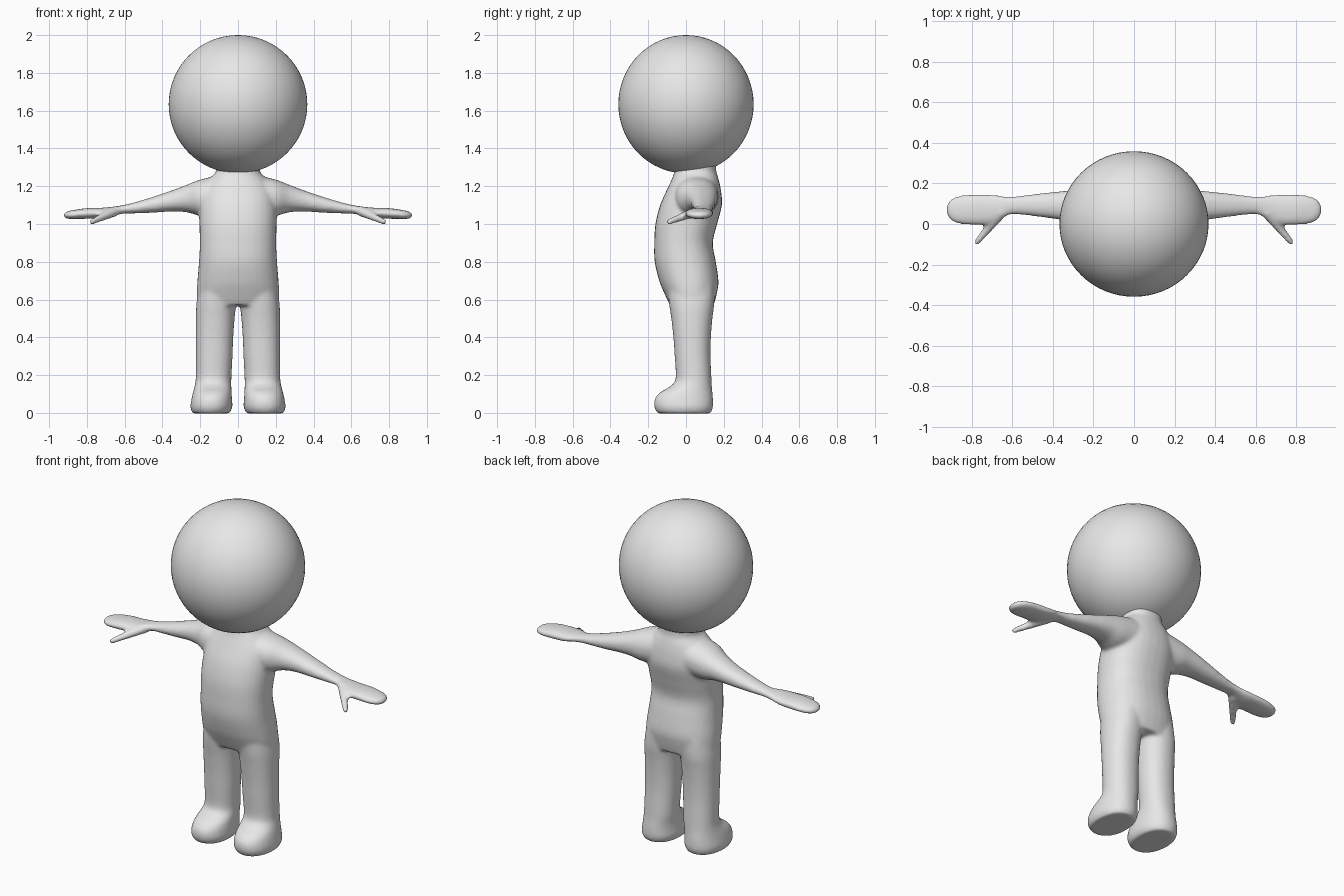
import bpy, bmesh, math
from mathutils import Vector

if "Cube" in bpy.data.objects:
    bpy.data.objects.remove(bpy.data.objects["Cube"])

grey = bpy.data.materials.new("plain grey")
grey.diffuse_color = (0.8, 0.8, 0.8, 1)
grey.use_nodes = True
grey.node_tree.nodes["Principled BSDF"].inputs["Base Color"].default_value = grey.diffuse_color


def spline(rows, steps=4):
    """Catmull-Rom resampling of a list of cross-section rows."""
    out = []
    for i in range(len(rows) - 1):
        quad = (rows[max(i - 1, 0)], rows[i], rows[i + 1], rows[min(i + 2, len(rows) - 1)])
        for s in range(steps):
            t = s / steps
            out.append([0.5 * (2 * b + (c - a) * t + (2 * a - 5 * b + 4 * c - d) * t * t
                               + (3 * b - a - 3 * c + d) * t ** 3) for a, b, c, d in zip(*quad)])
    return out + [list(rows[-1])]


def loft(bm, rows, axis, side=1, power=2.2, n=32):
    """Skin rounded rings; each row is position, then low/high in both cross directions."""
    rings = []
    for p, a0, a1, b0, b1 in spline(rows):
        ring = []
        for k in range(n):
            u = 2 * math.pi * k / n
            c, s = math.cos(u), math.sin(u)
            a = (a0 + a1) / 2 + (a1 - a0) / 2 * math.copysign(abs(c) ** (2 / power), c)
            b = (b0 + b1) / 2 + (b1 - b0) / 2 * math.copysign(abs(s) ** (2 / power), s)
            co = (a, b, p) if axis == 'z' else (p, a, b)
            ring.append(bm.verts.new((co[0] * side, co[1], co[2])))
        rings.append(ring)
    for r, q in zip(rings, rings[1:]):
        for k in range(n):
            bm.faces.new((r[k], r[(k + 1) % n], q[(k + 1) % n], q[k]))
    bm.faces.new(rings[0][::-1])
    bm.faces.new(rings[-1])


# rows: z, x low, x high, y low, y high
torso = [(z, -w, w, f, b) for z, w, f, b in (
    (0.57, 0.215, -0.085, 0.148), (0.64, 0.218, -0.118, 0.165), (0.70, 0.215, -0.142, 0.172),
    (0.80, 0.207, -0.166, 0.158), (0.90, 0.202, -0.168, 0.142), (1.00, 0.205, -0.162, 0.165),
    (1.10, 0.205, -0.137, 0.190), (1.18, 0.190, -0.102, 0.185), (1.24, 0.150, -0.074, 0.172),
    (1.28, 0.115, -0.062, 0.160), (1.34, 0.120, -0.062, 0.160))]
leg = [(-0.003, 0.045, 0.24, -0.150, 0.130), (0.03, 0.030, 0.252, -0.168, 0.143),
       (0.075, 0.032, 0.246, -0.165, 0.143), (0.11, 0.034, 0.238, -0.135, 0.140),
       (0.14, 0.035, 0.230, -0.085, 0.137), (0.18, 0.035, 0.224, -0.055, 0.135),
       (0.30, 0.029, 0.223, -0.060, 0.130), (0.40, 0.025, 0.223, -0.067, 0.132),
       (0.50, 0.018, 0.223, -0.078, 0.140), (0.58, 0.010, 0.220, -0.090, 0.150),
       (0.68, 0.010, 0.205, -0.100, 0.150)]
# rows: x, y low, y high, z low, z high
arm = [(0.08, -0.07, 0.172, 1.05, 1.262), (0.20, -0.05, 0.172, 1.045, 1.235),
       (0.27, -0.01, 0.168, 1.062, 1.208), (0.35, 0.018, 0.162, 1.066, 1.178),
       (0.45, 0.033, 0.152, 1.060, 1.144), (0.55, 0.045, 0.140, 1.056, 1.114),
       (0.61, 0.047, 0.136, 1.054, 1.100), (0.66, 0.020, 0.140, 1.045, 1.092),
       (0.72, -0.002, 0.146, 1.033, 1.086), (0.80, -0.004, 0.145, 1.028, 1.084),
       (0.87, 0.002, 0.137, 1.026, 1.074), (0.905, 0.022, 0.118, 1.028, 1.066),
       (0.922, 0.05, 0.09, 1.035, 1.056)]


def thumb(bm, side):
    """Tapered thumb pointing forward, outward and down from the palm."""
    start, end = Vector((0.655, 0.055, 1.066)), Vector((0.772, -0.088, 1.012))
    for i in range(15):
        t = i / 14
        p = start.lerp(end, t)
        ball = bmesh.ops.create_icosphere(bm, subdivisions=2, radius=0.029 - 0.012 * t)
        bmesh.ops.translate(bm, verts=ball["verts"], vec=(p.x * side, p.y, p.z))


def finish(name, bm):
    bmesh.ops.recalc_face_normals(bm, faces=bm.faces)
    mesh = bpy.data.meshes.new(name)
    for f in bm.faces:
        f.smooth = True
    bm.to_mesh(mesh)
    bm.free()
    mesh.materials.append(grey)
    obj = bpy.data.objects.new(name, mesh)
    bpy.context.collection.objects.link(obj)
    return obj


# body: torso, legs, arms and thumbs fused into one soft skin
bm = bmesh.new()
loft(bm, torso, 'z', power=2.3)
for side in (-1, 1):
    loft(bm, leg, 'z', side)
    loft(bm, arm, 'x', side)
    thumb(bm, side)
body = finish("body", bm)
remesh = body.modifiers.new("fuse", 'REMESH')
remesh.mode = 'VOXEL'
remesh.voxel_size = 0.01
remesh.use_smooth_shade = True
soften = body.modifiers.new("soften", 'SMOOTH')
soften.factor = 0.5
soften.iterations = 8

# head: large smooth ball
bm = bmesh.new()
bmesh.ops.create_uvsphere(bm, u_segments=64, v_segments=32, radius=1)
bmesh.ops.scale(bm, vec=(0.367, 0.358, 0.366), verts=bm.verts)
bmesh.ops.translate(bm, vec=(0, 0, 1.634), verts=bm.verts)
finish("head", bm)
